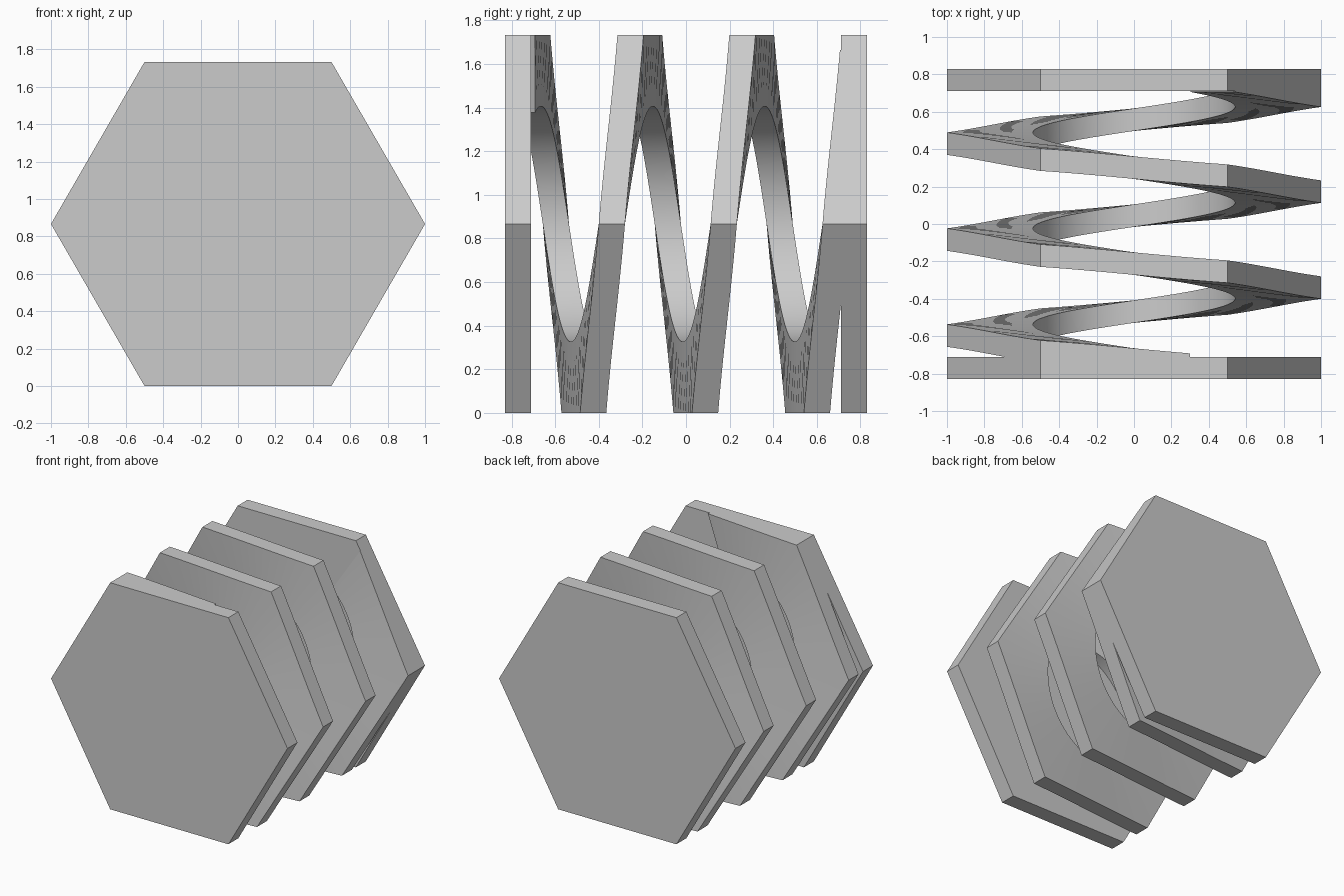
import bpy, bmesh, math

if "Cube" in bpy.data.objects:
    bpy.data.objects.remove(bpy.data.objects["Cube"])

CENTRE_Z = math.sqrt(3) / 2   # hexagon of radius 1 resting on a flat side
THICK = 0.12                  # thickness of plates and of the coil
BORE = 0.54                   # radius of the round hole through the coil
PITCH = 0.513                 # rise along y per turn
HALF_LENGTH = 0.83

grey = bpy.data.materials.new("plain grey")
grey.diffuse_color = (0.6, 0.6, 0.6, 1)
grey.use_nodes = True
grey.node_tree.nodes["Principled BSDF"].inputs["Base Color"].default_value = grey.diffuse_color


def hex_radius(deg):
    """Distance from the axis to the hexagon's side in a direction."""
    return CENTRE_Z / math.cos(math.radians(deg % 60 - 30))


def point(deg, radius, y):
    a = math.radians(deg)
    return (radius * math.cos(a), y, CENTRE_Z + radius * math.sin(a))


def finish(bm, name):
    bmesh.ops.recalc_face_normals(bm, faces=bm.faces)
    mesh = bpy.data.meshes.new(name)
    bm.to_mesh(mesh)
    bm.free()
    mesh.materials.append(grey)
    obj = bpy.data.objects.new(name, mesh)
    bpy.context.collection.objects.link(obj)
    return obj


def end_plate(name, y):
    bm = bmesh.new()
    face = bm.faces.new([bm.verts.new(point(60 * i, 1, y)) for i in range(6)])
    new = bmesh.ops.extrude_face_region(bm, geom=[face])["geom"]
    bmesh.ops.translate(bm, vec=(0, THICK, 0),
                        verts=[v for v in new if isinstance(v, bmesh.types.BMVert)])
    return finish(bm, name)


# Solid hexagonal end plates
end_plate("front_plate", -HALF_LENGTH)
end_plate("back_plate", HALF_LENGTH - THICK)

# Hexagonal coil with a round bore: a rectangular section swept along a helix
bm = bmesh.new()
rings = []
for deg in [71] + list(range(72, 1137, 4)):
    y = -0.913 + PITCH * deg / 360
    outer = hex_radius(deg)
    section = ((BORE, y), (outer, y), (outer, y + THICK), (BORE, y + THICK))
    rings.append([bm.verts.new(point(deg, r, h)) for r, h in section])
for a, b in zip(rings, rings[1:]):
    for i in range(4):
        j = (i + 1) % 4
        bm.faces.new((a[i], a[j], b[j], b[i]))
bm.faces.new(rings[0])
bm.faces.new(rings[-1])
coil = finish(bm, "hexagonal_coil")

# Smooth bore and ramps, crisp hexagon corners
bpy.context.view_layer.objects.active = coil
coil.select_set(True)
bpy.ops.object.shade_smooth_by_angle(angle=math.radians(30))
